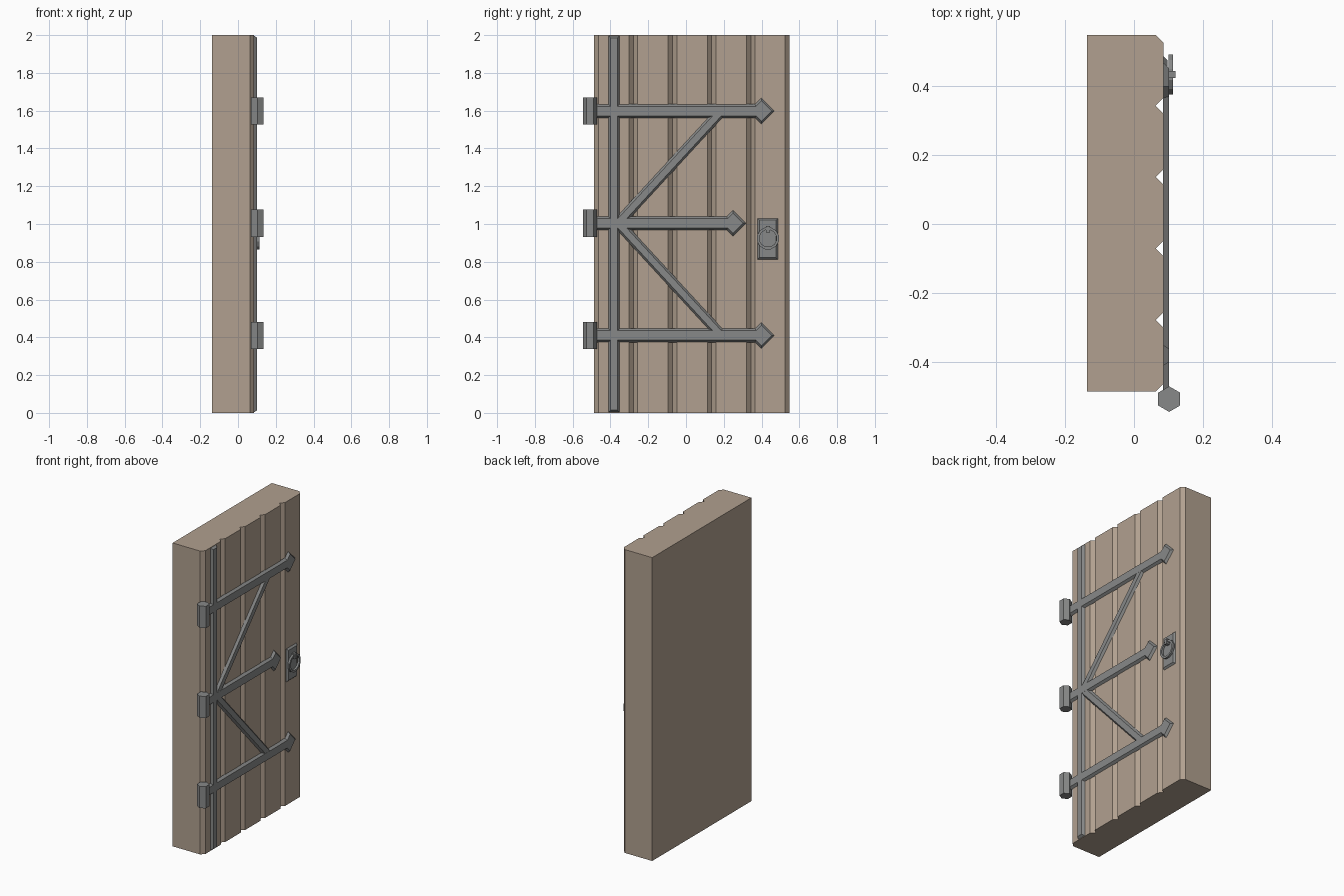
import bpy, bmesh, math
from mathutils import Vector

if "Cube" in bpy.data.objects:
    bpy.data.objects.remove(bpy.data.objects["Cube"])


def make_material(name, rgb):
    m = bpy.data.materials.new(name)
    m.diffuse_color = (*rgb, 1)
    m.use_nodes = True
    m.node_tree.nodes["Principled BSDF"].inputs["Base Color"].default_value = m.diffuse_color
    return m


WOOD = make_material("weathered wood", (0.44, 0.352, 0.276))
IRON = make_material("grey iron", (0.245, 0.25, 0.248))
FACE = 0.086  # x of the planked door face


def finish(name, bm, mat):
    bmesh.ops.recalc_face_normals(bm, faces=bm.faces[:])
    me = bpy.data.meshes.new(name)
    bm.to_mesh(me)
    bm.free()
    me.materials.append(mat)
    ob = bpy.data.objects.new(name, me)
    bpy.context.collection.objects.link(ob)
    return ob


def loft(name, lower, upper, mat):
    """Closed solid between two matching outlines of 3D points."""
    bm = bmesh.new()
    a = [bm.verts.new(p) for p in lower]
    b = [bm.verts.new(p) for p in upper]
    bm.faces.new(a[::-1])
    bm.faces.new(b)
    n = len(a)
    for k in range(n):
        j = (k + 1) % n
        bm.faces.new([a[k], a[j], b[j], b[k]])
    return finish(name, bm, mat)


def prism(name, points, shift, mat):
    """Extrude a flat outline of 3D points along a vector."""
    return loft(name, points, [Vector(p) + Vector(shift) for p in points], mat)


def inset(outline, t):
    """Move every edge of a counter-clockwise outline inwards by t."""
    pts = [Vector(p) for p in outline]
    result = []
    for k, p in enumerate(pts):
        e1 = (p - pts[k - 1]).normalized()
        e2 = (pts[(k + 1) % len(pts)] - p).normalized()
        n1, n2 = Vector((-e1.y, e1.x)), Vector((-e2.y, e2.x))
        result.append(p + (n1 + n2) * (t / (1 + n1.dot(n2))))
    return result


def plate(name, outline, height=0.015, slope=0.012):
    """Iron plate on the door face with sloping edges, from a (y, z) outline."""
    return loft(name, [(FACE - 0.002, y, z) for y, z in outline],
                [(FACE + height, y, z) for y, z in inset(outline, slope)], IRON)


def bar(name, a, b, half, **kw):
    """Plate running between two (y, z) points."""
    dy, dz = b[0] - a[0], b[1] - a[1]
    n = math.hypot(dy, dz)
    py, pz = -dz / n * half, dy / n * half
    return plate(name, [(a[0] - py, a[1] - pz), (b[0] - py, b[1] - pz),
                        (b[0] + py, b[1] + pz), (a[0] + py, a[1] + pz)], **kw)


# Door slab: chamfered ends and V grooves between the planks
g = 0.023
profile = [(-0.137, -0.486), (FACE - g, -0.486), (FACE, -0.486 + g)]
for y in (-0.279, -0.071, 0.136, 0.343):
    profile += [(FACE, y - g), (FACE - g, y), (FACE, y + g)]
profile += [(FACE, 0.548 - g), (FACE - g, 0.548), (-0.137, 0.548)]
prism("door_slab", [(x, y, 0) for x, y in profile], (0, 0, 2), WOOD)

# Upright iron band
bar("upright_band", (-0.381, 0.002), (-0.381, 1.998), 0.031)

# Hinge straps with diamond tips, each with a hexagonal barrel
for label, z, tip in (("lower", 0.41, 0.47), ("middle", 1.004, 0.32), ("upper", 1.598, 0.47)):
    d, w = 0.071, 0.037
    c = tip - d
    plate(label + "_strap", [
        (-0.495, z - w), (c - d + w, z - w), (c, z - d), (tip, z),
        (c, z + d), (c - d + w, z + w), (-0.495, z + w)])
    hexagon = [(0.102 + 0.037 * math.sin(k * math.pi / 3),
                -0.508 + 0.037 * math.cos(k * math.pi / 3), z - 0.072) for k in range(6)]
    prism(label + "_hinge_barrel", hexagon, (0, 0, 0.144), IRON)

# Diagonal braces
for label, s in (("upper", 1), ("lower", -1)):
    bar(label + "_brace", (-0.36, 1.004), (0.182, 1.004 + s * 0.588), 0.029,
        height=0.0145)

# Lock plate
bar("lock_plate", (0.432, 0.81), (0.432, 1.032), 0.056, height=0.011)

# Ring pull: square-section ring
bm = bmesh.new()
N = 12
loops = []
for k in range(N):
    a = 2 * math.pi * (k + 0.5) / N
    loops.append([bm.verts.new((x, 0.434 + r * math.cos(a), 0.924 + r * math.sin(a)))
                  for r, x in ((0.046, 0.100), (0.06, 0.100), (0.06, 0.113), (0.046, 0.113))])
for k in range(N):
    p, q = loops[k], loops[(k + 1) % N]
    for j in range(4):
        bm.faces.new([p[j], q[j], q[(j + 1) % 4], p[(j + 1) % 4]])
finish("ring_pull", bm, IRON)

# Staple holding the ring
prism("ring_staple", [(0.09, 0.434 + y, 0.972 + z)
                      for y, z in ((-0.01, -0.017), (0.01, -0.017), (0.01, 0.017), (-0.01, 0.017))],
      (0.03, 0, 0), IRON)
